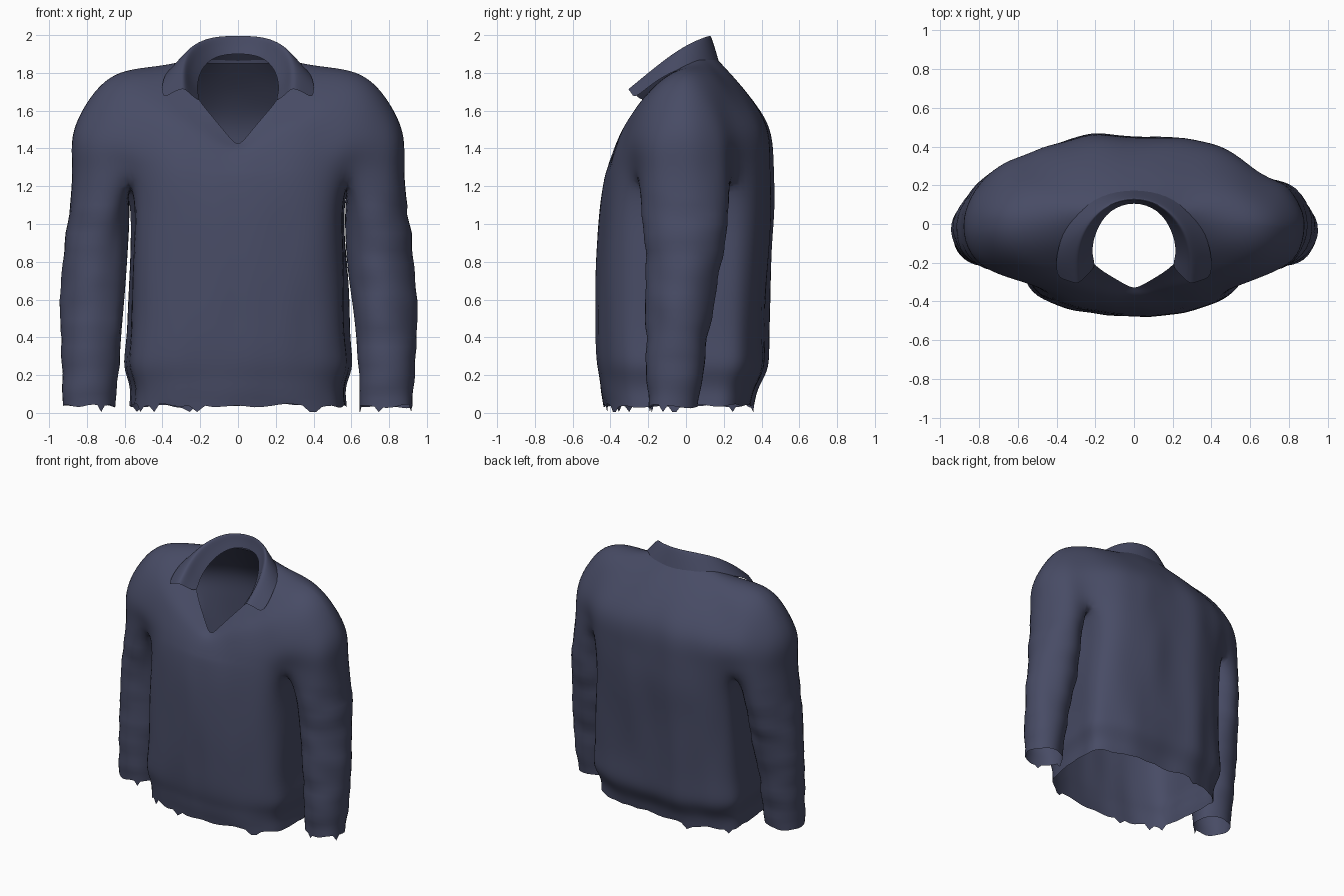
import bpy, bmesh, math, random
from mathutils import Vector, noise

if "Cube" in bpy.data.objects:
    bpy.data.objects.remove(bpy.data.objects["Cube"])

random.seed(4)
navy = bpy.data.materials.new("slate navy cloth")
navy.diffuse_color = (0.064, 0.071, 0.130, 1)
navy.use_nodes = True
navy.node_tree.nodes["Principled BSDF"].inputs["Base Color"].default_value = navy.diffuse_color


def spline(p, steps):
    """Catmull-Rom points through the list p."""
    p = [Vector(v) for v in p]
    q = [2 * p[0] - p[1]] + p + [2 * p[-1] - p[-2]]
    out = []
    for i in range(1, len(q) - 2):
        a, b, c, d = q[i - 1:i + 3]
        for s in range(steps):
            t = s / steps
            out.append(0.5 * (2 * b + (c - a) * t + (2 * a - 5 * b + 4 * c - d) * t * t
                              + (3 * b - a - 3 * c + d) * t ** 3))
    return out + [p[-1]]


def bridge(bm, r1, r2, closed=False):
    n = len(r1)
    for i in range(n if closed else n - 1):
        j = (i + 1) % n
        bm.faces.new((r1[i], r1[j], r2[j], r2[i]))


def bump(v, centre, width):
    return math.exp(-((v - centre) / width) ** 2)


def finish(bm, name):
    """Mirror, subdivide and smooth a half mesh."""
    bmesh.ops.recalc_face_normals(bm, faces=bm.faces)
    me = bpy.data.meshes.new(name)
    bm.to_mesh(me)
    bm.free()
    ob = bpy.data.objects.new(name, me)
    bpy.context.collection.objects.link(ob)
    me.materials.append(navy)
    m = ob.modifiers.new("mirror", 'MIRROR')
    m.merge_threshold = 0.002
    ob.modifiers.new("smooth", 'SUBSURF').levels = 2
    bpy.context.view_layer.objects.active = ob
    ob.select_set(True)
    for mod in ("mirror", "smooth"):
        bpy.ops.object.modifier_apply(modifier=mod)
    for f in ob.data.polygons:
        f.use_smooth = True
    ob.select_set(False)
    return ob


# Key rings from front centre round the arm to back centre: armpit, chest, shoulder, neck
armpit = [(0, -.435), (.18, -.43), (.36, -.40), (.50, -.345), (.575, -.26), (.70, -.26), (.84, -.18),
          (.885, -.01), (.85, .15), (.75, .25), (.61, .285), (.51, .375), (.35, .435), (.18, .47), (0, .435)]
armpit = [(x, y, 1.25) for x, y in armpit]
chest = [(0, -.40, 1.32), (.19, -.39, 1.38), (.37, -.36, 1.42), (.51, -.32, 1.43), (.62, -.29, 1.44),
         (.75, -.24, 1.465), (.84, -.15, 1.50), (.872, -.01, 1.54), (.835, .12, 1.52), (.75, .215, 1.495),
         (.635, .30, 1.49), (.51, .37, 1.49), (.35, .42, 1.5), (.17, .445, 1.5), (0, .425, 1.5)]
shoulder = [(0, -.37, 1.365), (.15, -.355, 1.45), (.29, -.325, 1.53), (.4, -.285, 1.59), (.5, -.245, 1.645),
            (.60, -.18, 1.715), (.65, -.09, 1.78), (.66, .02, 1.805), (.62, .11, 1.78), (.55, .18, 1.75),
            (.46, .23, 1.715), (.36, .27, 1.70), (.25, .30, 1.70), (.13, .32, 1.70), (0, .325, 1.69)]
neck = [(0, -.335, 1.405), (.05, -.31, 1.465), (.1, -.28, 1.525), (.15, -.25, 1.585), (.2, -.215, 1.645),
        (.235, -.17, 1.71), (.26, -.105, 1.78), (.265, -.03, 1.835), (.25, .03, 1.87), (.22, .065, 1.885),
        (.18, .095, 1.89), (.14, .12, 1.895), (.1, .13, 1.90), (.05, .138, 1.90), (0, .14, 1.90)]

bm = bmesh.new()
cols = [spline(c, 3) for c in zip(armpit, chest, shoulder, neck)]
rows = [[bm.verts.new(c[k]) for c in cols] for k in range(len(cols[0]))]
for a, b in zip(rows, rows[1:]):
    bridge(bm, a, b)

# Underarm points split the yoke into trunk and sleeve
base = rows[0]
under = [bm.verts.new((.575, -.09, 1.22)), bm.verts.new((.59, .12, 1.22))]

# Trunk: height, half width, front y, back y
ring = base[:5] + under + base[10:]
shape = [(v.co.x / .585, v.co.y) for v in ring]
for z, w, yf, yb in [(1.1, .555, .46, .47), (.9, .56, .47, .455), (.65, .57, .478, .44),
                     (.4, .575, .478, .43), (.26, .60, .47, .435), (.19, .575, .455, .41),
                     (.12, .555, .45, .37), (.04, .565, .435, .355)]:
    new = [bm.verts.new((u * w, y / .435 * yf if y < 0 else y / .465 * yb, z)) for u, y in shape]
    bridge(bm, ring, new)
    ring = new

# Sleeve: height, inner x, outer x, front y, back y
ring = base[4:11] + under[::-1]
angles = [math.radians(a) for a in (-130, -90, -45, 0, 45, 90, 130, 162, -162)]
for z, xi, xo, yf, yb in [(1.05, .57, .90, -.235, .24), (.85, .58, .93, -.22, .20),
                          (.72, .59, .94, -.215, .17), (.55, .61, .955, -.215, .14),
                          (.35, .63, .945, -.215, .11), (.15, .64, .94, -.21, .08),
                          (.05, .65, .93, -.205, .06)]:
    new = [bm.verts.new(((xi + xo) / 2 + (xo - xi) / 2 * 1.08 * math.cos(a),
                         (yf + yb) / 2 + (yb - yf) / 2 * 1.08 * math.sin(a), z)) for a in angles]
    bridge(bm, ring, new, True)
    ring = new
sweater = finish(bm, "sweater_body")

# Uneven drape, soft folds and frayed lower edges
bm = bmesh.new()
bm.from_mesh(sweater.data)
bm.normal_update()
moves = []
for v in bm.verts:
    x, y, z = v.co
    fade = min(1, max(0, (1.8 - z) / .5))
    fold = .011 * noise.noise(Vector((x * 6, y * 6, z * 2)))
    if abs(x) > .63 and z < 1.1:
        fold += .012 * noise.noise(Vector((x * 4, y * 4, z * 9)))
    d = v.normal * fold * fade
    if y > 0:
        high = bump(z, 1.4, .4)
        d.y += high * (.03 * bump(x, -.7, .15) - .025 * bump(x, .65, .15)) + fade * (
            .012 * bump(x, -.2, .12) - .012 * bump(x, .2, .12))
    moves.append(d)
for v, d in zip(bm.verts, moves):
    v.co += d
for v in bm.verts:
    if v.is_boundary and v.co.z < .12:
        wave = noise.noise(v.co * 9)
        v.co.z = .005 if random.random() < .06 else .038 + .02 * wave
bm.to_mesh(sweater.data)
bm.free()

# Folded collar, back centre to front tip: inner lip, ridge, outer edge
lip = [(0, .12, 1.905), (.13, .075, 1.89), (.195, -.03, 1.82), (.215, -.11, 1.75), (.215, -.17, 1.69), (.195, -.22, 1.645)]
ridge = [(0, .14, 1.995), (.14, .105, 1.99), (.235, .01, 1.95), (.28, -.09, 1.885), (.295, -.19, 1.805), (.29, -.305, 1.71)]
outer = [(0, .185, 1.85), (.18, .16, 1.85), (.31, .06, 1.85), (.375, -.06, 1.815), (.405, -.18, 1.745), (.40, -.275, 1.66)]
bm = bmesh.new()
strips = []
for a, b, c in zip(lip, ridge, outer):
    a, b, c = Vector(a), Vector(b), Vector(c)
    up = Vector((0, 0, .012))
    pts = [a, a.lerp(b, .55), b + up * .4 - (c - a) * .06, b + up * .4 + (c - a) * .06,
           b.lerp(c, .55) + up, c]
    strips.append([bm.verts.new(p) for p in pts])
for s in strips[0]:
    s.co.x = 0
for a, b in zip(strips, strips[1:]):
    bridge(bm, a, b)
finish(bm, "folded_collar")
